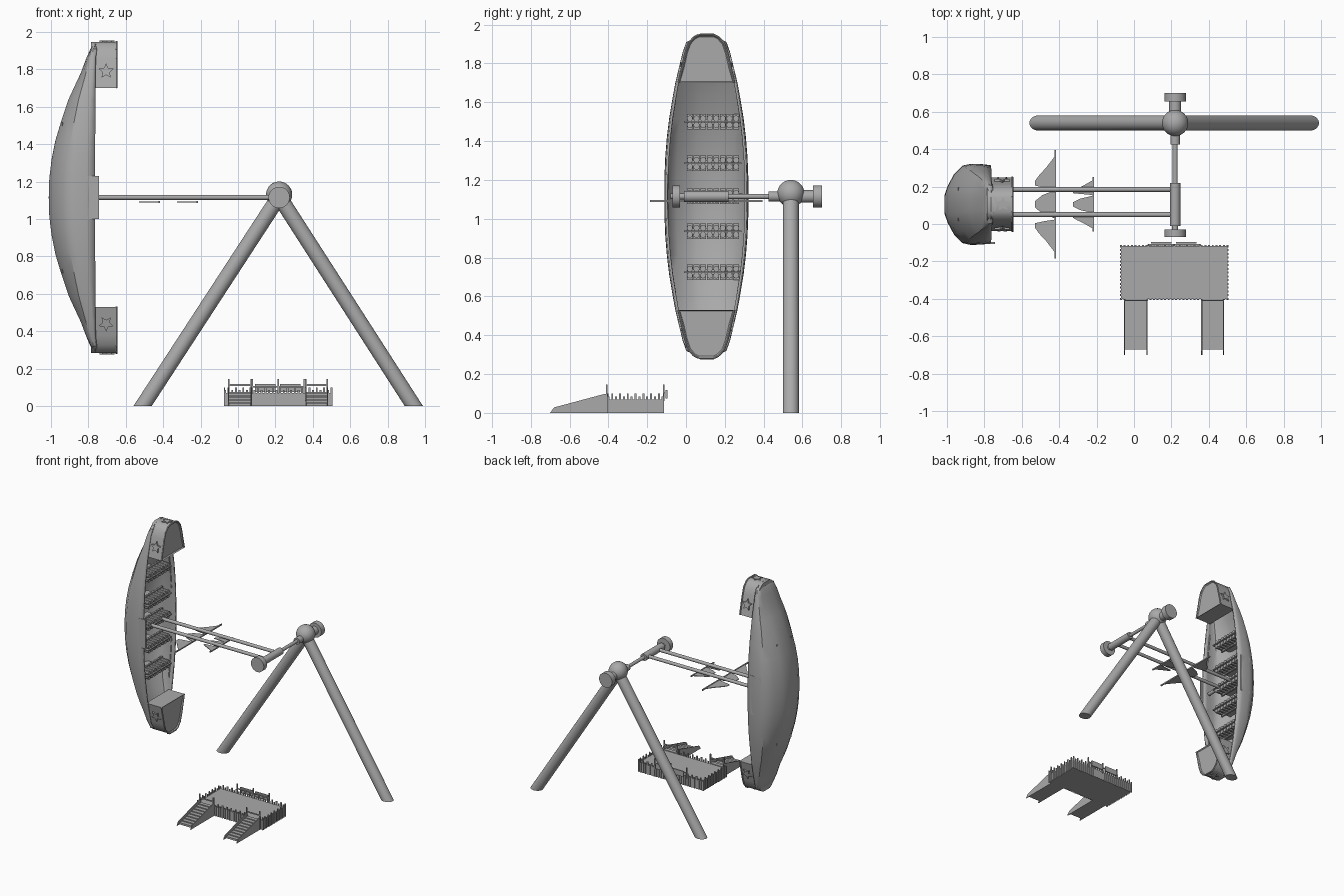
import bpy, bmesh, math
from mathutils import Vector, Matrix

cube = bpy.data.objects.get("Cube")
if cube:
    bpy.data.objects.remove(cube, do_unlink=True)

grey = bpy.data.materials.new("plain grey")
grey.use_nodes = True
grey.diffuse_color = (0.4, 0.4, 0.4, 1)
grey.node_tree.nodes["Principled BSDF"].inputs["Base Color"].default_value = (0.4, 0.4, 0.4, 1)

CY, CZ = 0.105, 1.115      # ship centre line and pivot height
PX = 0.22                  # pivot x


def finish(name, bm, smooth=False):
    bmesh.ops.recalc_face_normals(bm, faces=bm.faces)
    mesh = bpy.data.meshes.new(name)
    bm.to_mesh(mesh)
    bm.free()
    mesh.materials.append(grey)
    ob = bpy.data.objects.new(name, mesh)
    bpy.context.collection.objects.link(ob)
    if smooth:
        bpy.ops.object.select_all(action='DESELECT')
        ob.select_set(True)
        bpy.context.view_layer.objects.active = ob
        bpy.ops.object.shade_smooth_by_angle(angle=math.radians(35))
    return ob


def add_box(bm, x, y, z):
    lo, hi = Vector((x[0], y[0], z[0])), Vector((x[1], y[1], z[1]))
    m = Matrix.Translation((lo + hi) / 2) @ Matrix.Diagonal((*(hi - lo), 1))
    return bmesh.ops.create_cube(bm, size=1, matrix=m)["verts"]


def add_rod(bm, a, b, r, n=24):
    a, b = Vector(a), Vector(b)
    m = Matrix.Translation((a + b) / 2) @ (b - a).to_track_quat('Z', 'Y').to_matrix().to_4x4()
    bmesh.ops.create_cone(bm, cap_ends=True, segments=n, radius1=r, radius2=r,
                          depth=(b - a).length, matrix=m)


def add_prism(bm, pts, offset):
    face = bm.faces.new([bm.verts.new(p) for p in pts])
    out = bmesh.ops.extrude_face_region(bm, geom=[face])["geom"]
    bmesh.ops.translate(bm, vec=offset, verts=[v for v in out if isinstance(v, bmesh.types.BMVert)])
    return [f for f in out if isinstance(f, bmesh.types.BMFace)]


# Support legs, trimmed level with the ground
for side, foot in (("right", -0.51), ("left", 0.94)):
    bm = bmesh.new()
    top = Vector((PX, 0.54, 1.12))
    add_rod(bm, top, top + (Vector((foot, 0.54, 0)) - top) * 1.1, 0.041, 32)
    bmesh.ops.bisect_plane(bm, geom=bm.verts[:] + bm.edges[:] + bm.faces[:],
                           plane_co=(0, 0, 0), plane_no=(0, 0, 1), clear_inner=True)
    bmesh.ops.holes_fill(bm, edges=[e for e in bm.edges if e.is_boundary])
    finish(side + "_leg", bm, True)

# Pivot ball and stepped axle with end wheels
bm = bmesh.new()
bmesh.ops.create_uvsphere(bm, u_segments=32, v_segments=20, radius=0.07,
                          matrix=Matrix.Translation((PX, 0.54, 1.13)))
finish("pivot_ball", bm, True)
bm = bmesh.new()
for y0, y1, r in ((0.655, 0.7, 0.057), (0.55, 0.655, 0.032), (0.425, 0.55, 0.026),
                  (0.21, 0.43, 0.013), (-0.01, 0.22, 0.028), (-0.04, 0, 0.016), (-0.07, -0.03, 0.057)):
    add_rod(bm, (PX, y0, CZ), (PX, y1, CZ), r, 32)
finish("axle", bm, True)

# Swing arms and the cross bar that carries the ship
bm = bmesh.new()
for y in (0.185, 0.05):
    add_rod(bm, (-0.82, y, CZ), (PX, y, CZ), 0.013, 16)
add_rod(bm, (-0.81, -0.08, CZ), (-0.81, 0.29, CZ), 0.014, 16)
finish("swing_arms", bm, True)

# Flat sails: each lobe is (offset from yard, distance across)
for name, yard, half, gap in (("large_sail", -0.42, 0.29, 0.09), ("small_sail", -0.218, 0.145, 0.055)):
    bm = bmesh.new()
    add_box(bm, (yard - 0.004, yard + 0.004), (CY - half, CY + half), (1.086, 1.096))
    for s in (1, -1):
        span = half * 0.9 - gap
        lobe = [(0, half * 0.9), (0.05, gap + span * 0.62), (0.085, gap + span * 0.4),
                (0.108, gap + span * 0.22), (0.108, gap + span * 0.06), (0.06, gap), (0, gap * 0.9)]
        add_prism(bm, [(yard - d, CY + s * y, 1.088) for d, y in lobe], (0, 0, 0.005))
    mid = [(0, -gap * 0.85), (0.07, -gap * 0.55), (0.108, -gap * 0.2)]
    mid += [(d, -y) for d, y in reversed(mid)]
    add_prism(bm, [(yard - d, CY + y, 1.088) for d, y in mid], (0, 0, 0.005))
    finish(name, bm)

# Hull stations: (distance from middle, keel x, half width)
half_stations = [(0, -1, .205), (.1, -.997, .204), (.2, -.985, .2), (.3, -.965, .192), (.4, -.935, .18),
                 (.52, -.895, .16), (.585, -.865, .148), (.66, -.83, .13), (.74, -.80, .111),
                 (.79, -.778, .093), (.82, -.755, .065), (.832, -.735, .04)]
stations = [(-d, k, w) for d, k, w in reversed(half_stations[1:])] + half_stations
RIM = -0.765
half_section = [(0, .25), (.06, .45), (.2, .75), (.38, .96), (.55, 1), (.8, .99), (1, .96)]
section = [(u, -v) for u, v in reversed(half_section)] + [(0, 0)] + half_section
bm = bmesh.new()
rings = [[bm.verts.new((k + u * (RIM - k), CY + v * w, CZ + d)) for u, v in section]
         for d, k, w in stations]
for a, b in zip(rings, rings[1:]):
    for i in range(len(section) - 1):
        bm.faces.new((a[i], a[i + 1], b[i + 1], b[i]))
bm.faces.new(rings[0])
bm.faces.new(rings[-1])
hull = finish("hull", bm, True)
shell = hull.modifiers.new("shell", 'SOLIDIFY')
shell.thickness = 0.012
shell.offset = -1

# Raised bow and stern blocks with a recessed cap
ends = [(d, w * 0.97) for d, k, w in half_stations if d > 0.55]
for name, s in (("bow_block", 1), ("stern_block", -1)):
    bm = bmesh.new()
    outline = [(d, w) for d, w in ends] + [(d, -w) for d, w in reversed(ends)]
    caps = add_prism(bm, [(-0.785, CY + w, CZ + s * d) for d, w in outline], (0.14, 0, 0))
    bmesh.ops.inset_region(bm, faces=caps, thickness=0.01)
    bmesh.ops.translate(bm, vec=(-0.01, 0, 0), verts=caps[0].verts[:])
    finish(name, bm, True)
    # Lip around the open edge
    bm = bmesh.new()
    for (d0, w0), (d1, w1) in zip(outline, outline[1:]):
        add_rod(bm, (-0.65, CY + w0, CZ + s * d0), (-0.65, CY + w1, CZ + s * d1), 0.006, 8)
    finish(name + "_lip", bm, True)

# Stars on the sides and the tips of the end blocks
bm = bmesh.new()
for s in (1, -1):
    star = [(r * math.sin(i * math.pi / 5), r * math.cos(i * math.pi / 5))
            for i, r in enumerate([0.042, 0.02] * 5)]
    for side in (1, -1):
        tilt = 0.235 * s
        add_prism(bm, [(-0.705 + p, CY + side * (0.126 - tilt * s * q), CZ + s * 0.675 + q * s)
                       for p, q in star], (0, side * 0.012, 0))
    add_prism(bm, [(-0.7 + p, CY + q * 0.95, CZ + s * 0.83) for p, q in star], (0, 0, s * 0.009))
finish("stars", bm)

# Rim strips, blank name board and entry gate on the hull sides
bm = bmesh.new()
add_box(bm, (-0.88, -0.79), (0.305, 0.318), (0.97, 1.28))
add_box(bm, (-0.83, -0.742), (-0.108, -0.096), (1.0, 1.23))
for side in (1, -1):
    for s in (1, -1):
        pts = [(-0.80, CY + side * w, CZ + s * d) for d, w in ((0.2, .198), (0.3, .19), (0.4, .178), (0.5, .162))]
        for a, b in zip(pts, pts[1:]):
            add_rod(bm, a, b, 0.006, 8)
finish("hull_trim", bm)

# Bench rows: shared backrest with bucket seats on both sides
bm = bmesh.new()
for z in (1.5, 1.285, 1.115, 0.935, 0.725):
    add_box(bm, (-0.86, -0.785), (CY - 0.115, CY + 0.18), (z - 0.004, z + 0.004))
    add_box(bm, (-0.94, -0.85), (CY - 0.09, CY + 0.09), (z - 0.015, z + 0.015))
    for i in range(8):
        y = CY - 0.085 + i * 0.034
        for s in (1, -1):
            add_box(bm, (-0.87, -0.855), (y - 0.015, y + 0.015), sorted((z, z + s * 0.04)))
            add_rod(bm, (-0.855, y, z + s * 0.017), (-0.795, y, z + s * 0.017), 0.0155, 10)
finish("seats", bm, True)

# Boarding platform with picket sides
bm = bmesh.new()
add_box(bm, (-0.07, 0.5), (-0.4, -0.118), (0, 0.07))
finish("platform", bm)
bm = bmesh.new()
for i in range(30):
    x = -0.07 + i * 0.57 / 29
    h = 0.1 if i % 2 else 0.085
    for y in (-0.404, -0.116):
        stair = y < -0.3 and (-0.05 < x < 0.07 or 0.365 < x < 0.475)
        if not stair:
            add_box(bm, (x - 0.005, x + 0.005), (y - 0.003, y + 0.003), (0, h))
for i in range(15):
    y = -0.4 + i * 0.02
    for x in (-0.073, 0.503):
        add_box(bm, (x - 0.003, x + 0.003), (y - 0.005, y + 0.005), (0, 0.1 if i % 2 else 0.085))
finish("pickets", bm)

# Rear rail with two panels
bm = bmesh.new()
for x in (0.075, 0.215, 0.355):
    add_box(bm, (x - 0.004, x + 0.004), (-0.118, -0.11), (0.06, 0.145))
add_box(bm, (0.075, 0.355), (-0.114, -0.108), (0.1, 0.108))
for x in (0.145, 0.28):
    add_box(bm, (x - 0.055, x + 0.055), (-0.105, -0.096), (0.075, 0.118))
finish("rear_rail", bm)

# Two stairways with stepped treads, sloped sides and posts
for name, x0, x1 in (("right_stairs", -0.05, 0.07), ("left_stairs", 0.362, 0.478)):
    bm = bmesh.new()
    for i in range(9):
        y = -0.4 - i * 0.03
        add_box(bm, (x0, x1), (y - 0.03, y), (0, 0.075 - i * 0.0075))
    for x in (x0, x1):
        slope = [(-0.4, 0), (-0.4, 0.1), (-0.43, 0.095), (-0.68, 0.028), (-0.7, 0)]
        add_prism(bm, [(x - 0.003, y, z) for y, z in slope], (0.006, 0, 0))
        add_box(bm, (x - 0.004, x + 0.004), (-0.413, -0.405), (0, 0.145))
    add_box(bm, (x0, x1), (-0.411, -0.407), (0.108, 0.118))
    finish(name, bm)
